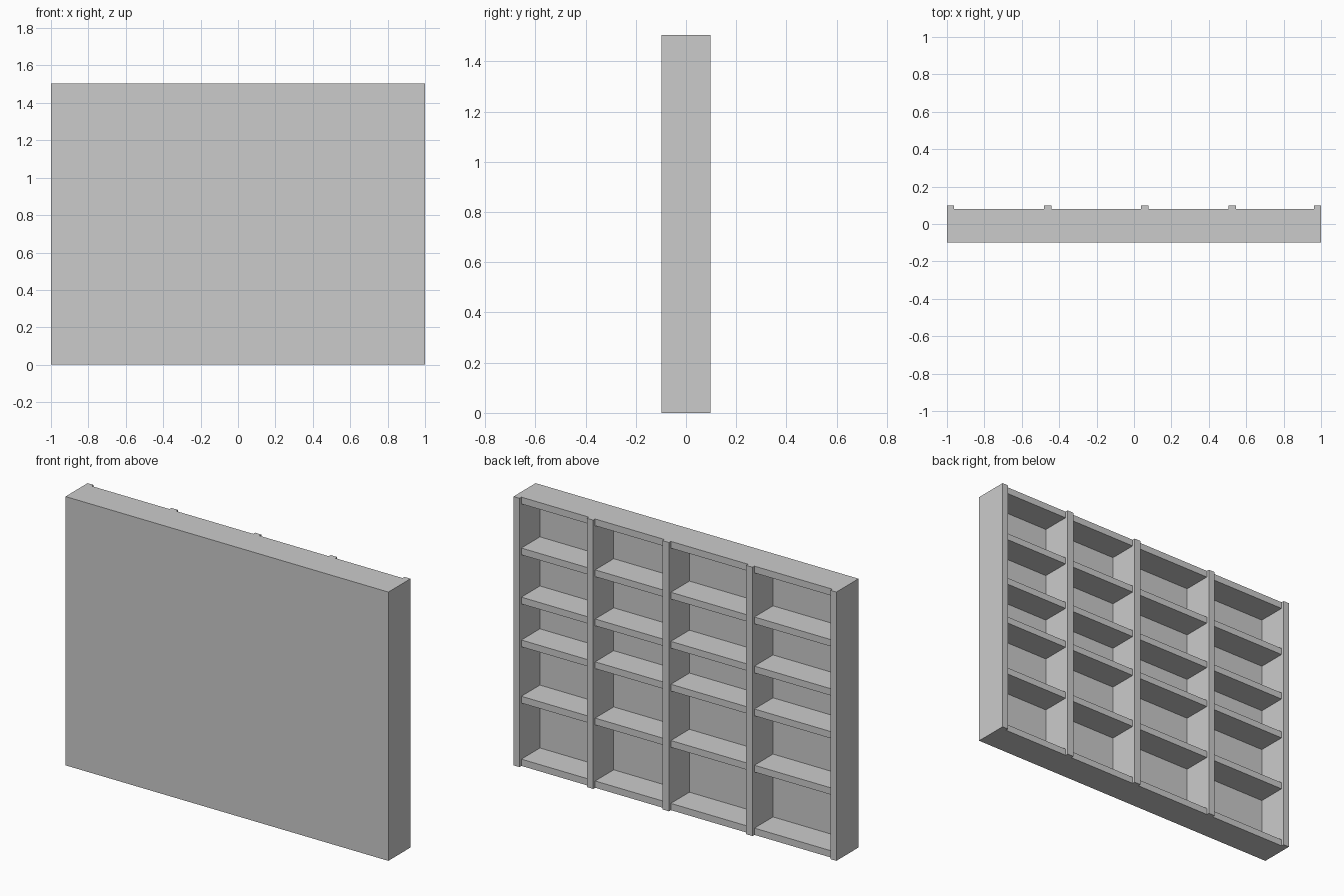
import bpy

# Remove the default object
cube = bpy.data.objects.get("Cube")
if cube:
    bpy.data.objects.remove(cube, do_unlink=True)

HEIGHT = 1.505
FRONT, SHELF_EDGE, POST_EDGE = -0.098, 0.081, 0.098
PANEL = 0.015
BOARD = 0.038

# Single plain grey
grey = bpy.data.materials.new("plain_grey")
grey.use_nodes = True
colour = (0.6, 0.6, 0.6, 1)
grey.diffuse_color = colour
grey.node_tree.nodes["Principled BSDF"].inputs["Base Color"].default_value = colour


def box(name, x, y, z):
    """Box spanning the (low, high) pairs on each axis."""
    bpy.ops.mesh.primitive_cube_add(size=1)
    obj = bpy.context.object
    obj.name = name
    obj.location = [sum(p) / 2 for p in (x, y, z)]
    obj.scale = [p[1] - p[0] for p in (x, y, z)]
    bpy.ops.object.transform_apply(location=True, scale=True)
    obj.data.materials.append(grey)
    return obj


# Closed face of the shelving
box("front_panel", (-1, 1), (FRONT, FRONT + PANEL), (0, HEIGHT))

# Uprights, standing slightly proud of the shelves
posts = [(-1, -0.963), (-0.481, -0.441), (0.037, 0.077), (0.506, 0.546), (0.963, 1)]
for i, span in enumerate(posts):
    box(f"upright_{i + 1}", span, (FRONT + PANEL, POST_EDGE), (0, HEIGHT))

# Shelves fill each bay; the first and last are the base and top boards
tops = [BOARD, 0.39, 0.705, 0.945, 1.22, HEIGHT]
for bay, (left, right) in enumerate(zip(posts, posts[1:])):
    for level, top in enumerate(tops):
        box(f"shelf_bay_{bay + 1}_level_{level + 1}", (left[1], right[0]),
            (FRONT + PANEL, SHELF_EDGE), (top - BOARD, top))
